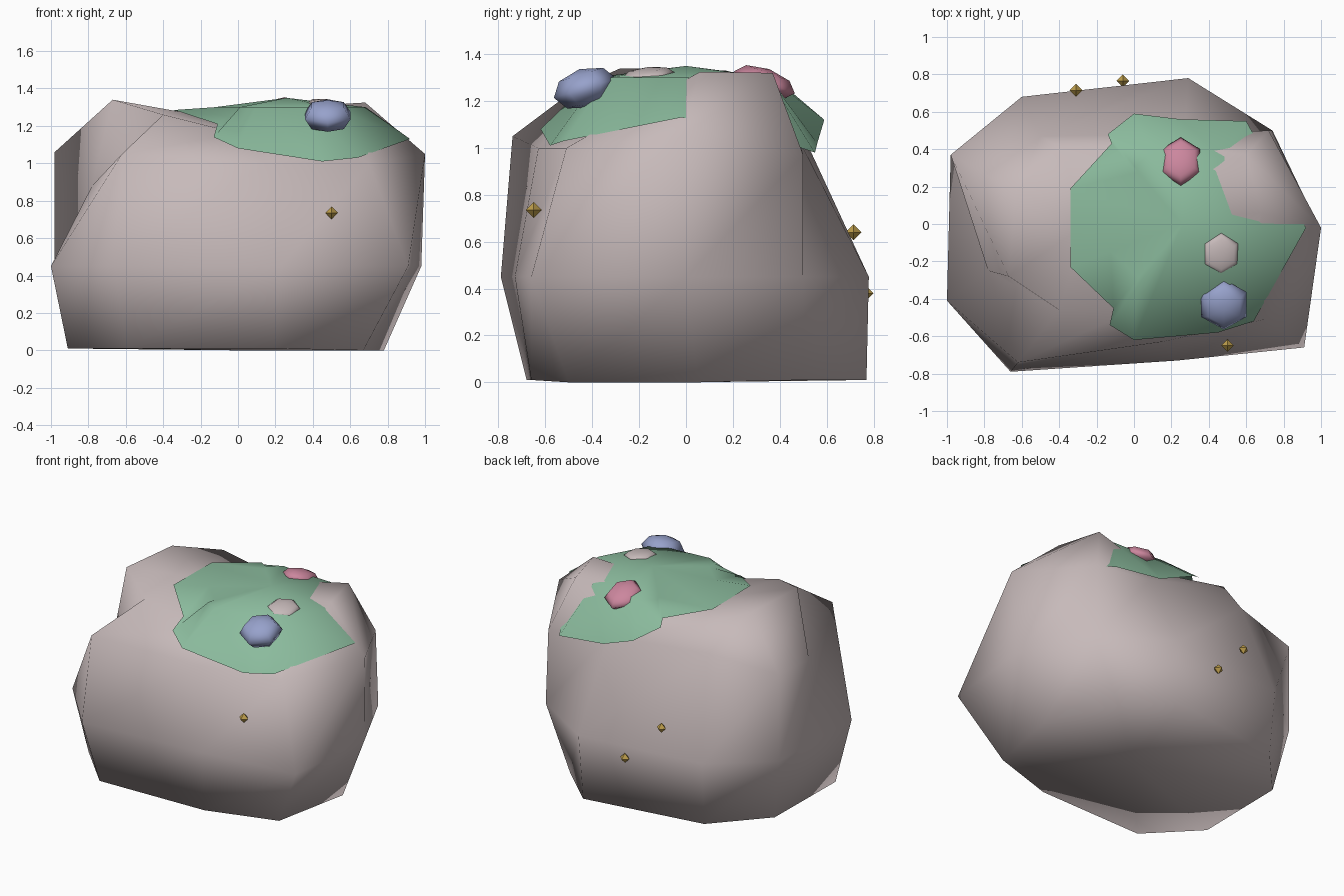
import bpy
import bmesh
from mathutils import Vector

default_cube = bpy.data.objects.get("Cube")
if default_cube:
    bpy.data.objects.remove(default_cube, do_unlink=True)


def make_material(name, red, green, blue):
    material = bpy.data.materials.new(name)
    material.use_nodes = True
    colour = (red, green, blue, 1)
    material.diffuse_color = colour
    material.node_tree.nodes["Principled BSDF"].inputs["Base Color"].default_value = colour
    return material


stone = make_material("warm grey stone", .57, .49, .49)
moss = make_material("moss green", .26, .5, .34)
blue_stone = make_material("soft blue", .31, .36, .6)
pink_stone = make_material("dusty pink", .6, .24, .34)
gold = make_material("dull gold", .51, .34, .07)


def finish_object(name, builder, material, smooth_angle):
    """Turn a bmesh into a shaded, coloured object."""
    bmesh.ops.recalc_face_normals(builder, faces=builder.faces[:])
    mesh = bpy.data.meshes.new(name)
    builder.to_mesh(mesh)
    builder.free()
    part = bpy.data.objects.new(name, mesh)
    bpy.context.collection.objects.link(part)
    mesh.materials.append(material)
    bpy.ops.object.select_all(action="DESELECT")
    part.select_set(True)
    bpy.context.view_layer.objects.active = part
    bpy.ops.object.shade_smooth_by_angle(angle=smooth_angle)


def loft_rings(builder, rings):
    """Skin closed rings with triangles and return their vertices."""
    loops = [[builder.verts.new(point) for point in ring] for ring in rings]
    for lower, upper in zip(loops, loops[1:]):
        for index in range(len(lower)):
            following = (index + 1) % len(lower)
            builder.faces.new((lower[index], lower[following], upper[following]))
            builder.faces.new((lower[index], upper[following], upper[index]))
    return loops


def cap_with_point(builder, loop, point):
    """Close a ring with a fan around one point."""
    centre = builder.verts.new(point)
    for index in range(len(loop)):
        builder.faces.new((loop[index - 1], loop[index], centre))


def at_height(outline, height):
    return [(x, y, height) for x, y in outline]


# Boulder: four uneven cross-sections, running anticlockwise from the +x side
foot = [(.78, .05), (.55, .5), (.26, .77), (-.59, .64), (-.9, .3),
        (-.91, -.36), (-.6, -.68), (.2, -.66), (.67, -.5)]
belly = [(.98, 0), (.74, .5), (.29, .78), (-.6, .68), (-.98, .37),
         (-1, -.41), (-.66, -.79), (.23, -.73), (.91, -.66)]
shoulder = [(1, -.02, 1.05), (.72, .5, .97), (.27, .48, 1.04),
            (-.5, .47, 1.12), (-.98, .37, 1.06), (-.78, -.25, .88),
            (-.62, -.74, 1.05), (.15, -.63, 1), (.7, -.51, 1)]
crown = [(.68, .06, 1.325), (.6, .37, 1.32), (.2, .42, 1.15),
         (-.4, .41, 1.27), (-.63, .17, 1.33), (-.67, -.28, 1.34),
         (-.4, -.46, 1.26), (0, -.46, 1.16), (.55, -.35, 1.1)]

builder = bmesh.new()
loops = loft_rings(builder, [at_height(foot, .01), at_height(belly, .45), shoulder, crown])
loops[0][0].co.z = loops[0][-1].co.z = 0
cap_with_point(builder, loops[0], (0, 0, 0))
cap_with_point(builder, loops[-1], (-.25, 0, 1.265))
finish_object("boulder", builder, stone, 2)

# Moss: a ragged draped cap, raised in the middle
moss_edge = [(-.34, .19, 1.28), (-.12, .43, 1.25), (-.14, .48, 1.21),
             (0, .59, 1.12), (.25, .56, 1.02), (.6, .55, .98),
             (.78, .23, 1.09), (.92, -.02, 1.13), (.64, -.52, 1.03),
             (.45, -.58, 1.01), (0, -.62, 1.08), (-.13, -.54, 1.14),
             (-.11, -.45, 1.21), (-.34, -.23, 1.285)]
moss_centre = Vector((.26, 0, 1.35))


def drawn_in(amount, height):
    ring = [Vector(point).lerp(moss_centre, amount) for point in moss_edge]
    return [(point.x, point.y, height) for point in ring]


builder = bmesh.new()
loops = loft_rings(builder, [moss_edge, drawn_in(.36, 1.3)])
cap_with_point(builder, loops[-1], moss_centre)
finish_object("moss_cap", builder, moss, 2)


# Pebbles: squashed six-sided balls resting on the moss
def add_pebble(name, centre, size, tilt, material):
    bpy.ops.mesh.primitive_uv_sphere_add(segments=6, ring_count=4, radius=1, location=centre)
    pebble = bpy.context.object
    pebble.name = name
    pebble.scale = size
    pebble.rotation_euler = tilt
    pebble.data.materials.append(material)
    bpy.ops.object.shade_smooth_by_angle(angle=2)


add_pebble("blue_pebble", (.48, -.43, 1.255), (.14, .14, .085), (.3, 0, 0), blue_stone)
add_pebble("pink_pebble", (.25, .335, 1.28), (.12, .138, .06), (-.35, 0, 0), pink_stone)
add_pebble("grey_pebble", (.465, -.16, 1.31), (.108, .115, .035), (.1, .1, 0), stone)


# Gold nuggets: tiny eight-sided crystals on the front and back
def add_nugget(name, centre):
    builder = bmesh.new()
    for axis in range(3):
        for side in (-1, 1):
            tip = Vector()
            tip[axis] = side * .034
            builder.verts.new(tip + Vector(centre))
    bmesh.ops.convex_hull(builder, input=builder.verts[:])
    finish_object(name, builder, gold, .5)


add_nugget("front_nugget", (.5, -.65, .735))
add_nugget("back_upper_nugget", (-.31, .715, .64))
add_nugget("back_lower_nugget", (-.06, .765, .38))
